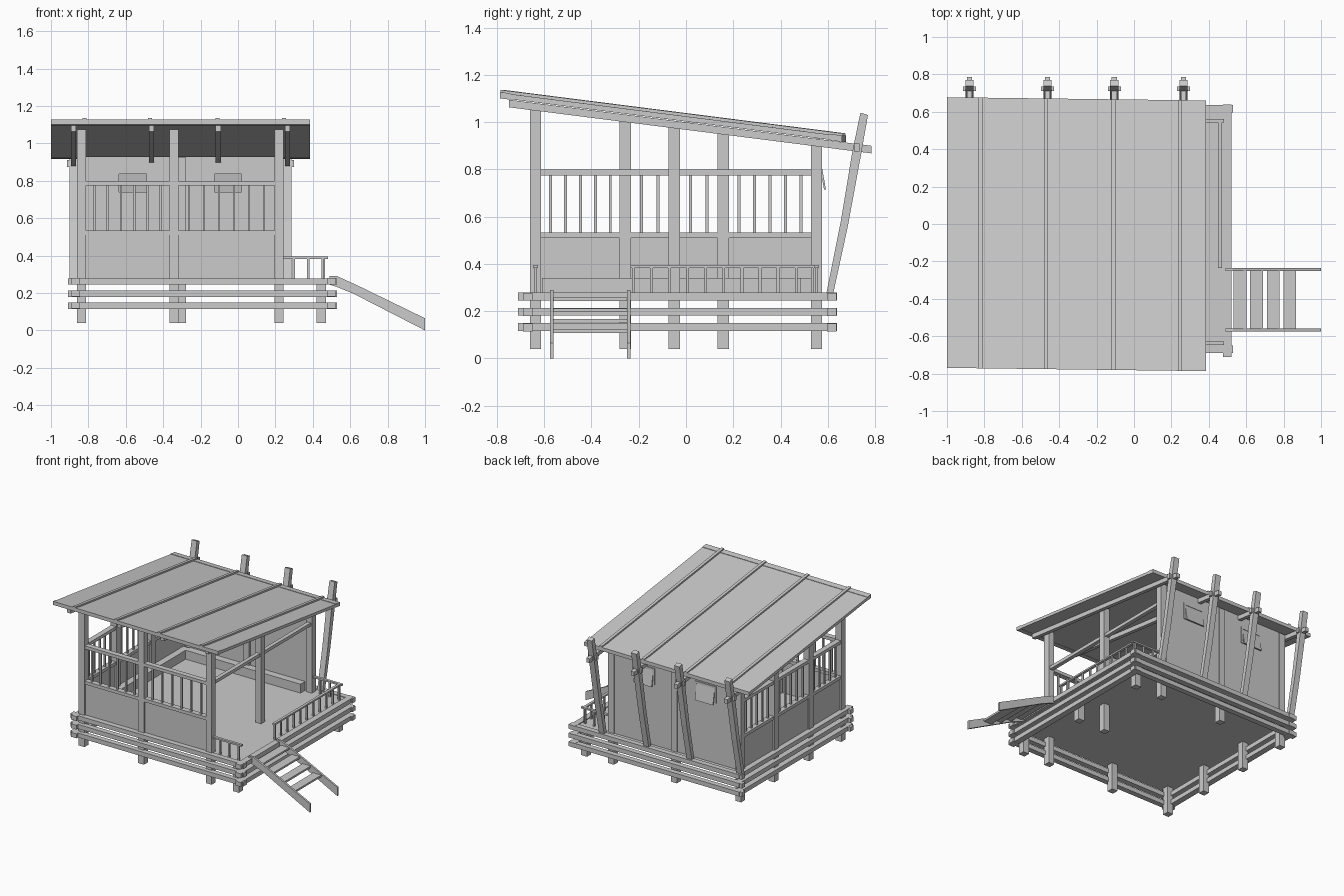
import bpy, bmesh, math

if "Cube" in bpy.data.objects:
    bpy.data.objects.remove(bpy.data.objects["Cube"])

SLOPE = 0.127


def mesh_object(name, bm):
    bmesh.ops.recalc_face_normals(bm, faces=bm.faces)
    me = bpy.data.meshes.new(name)
    bm.to_mesh(me)
    bm.free()
    ob = bpy.data.objects.new(name, me)
    bpy.context.collection.objects.link(ob)
    return ob


def box(name, x0, x1, y0, y1, z0, z1):
    """Axis-aligned box given by its limits."""
    bm = bmesh.new()
    bmesh.ops.create_cube(bm, size=1)
    for v in bm.verts:
        v.co = ((x0 + x1) / 2 + v.co.x * (x1 - x0),
                (y0 + y1) / 2 + v.co.y * (y1 - y0),
                (z0 + z1) / 2 + v.co.z * (z1 - z0))
    return mesh_object(name, bm)


def prism(name, profile, a, b, axis):
    """Extrude a 2D profile along x (points are y,z) or y (points are x,z)."""
    bm = bmesh.new()
    put = (lambda p, t: (t, p[0], p[1])) if axis == 'x' else (lambda p, t: (p[0], t, p[1]))
    r0 = [bm.verts.new(put(p, a)) for p in profile]
    r1 = [bm.verts.new(put(p, b)) for p in profile]
    bm.faces.new(r0)
    bm.faces.new(r1)
    n = len(profile)
    for i in range(n):
        bm.faces.new((r0[i], r0[(i + 1) % n], r1[(i + 1) % n], r1[i]))
    return mesh_object(name, bm)


def sloped(name, x0, x1, y0, y1, z_bottom, z_top):
    """Board following the roof pitch; z values are given at y = -0.79."""
    f = lambda z, y: z - SLOPE * (y + 0.79)
    return prism(name, [(y0, f(z_bottom, y0)), (y1, f(z_bottom, y1)),
                        (y1, f(z_top, y1)), (y0, f(z_top, y0))], x0, x1, 'x')


def balusters(name, p, q, z0, z1, count, w=0.012):
    """Upright bars evenly spaced strictly between p and q."""
    for i in range(1, count + 1):
        t = i / (count + 1)
        x, y = p[0] + (q[0] - p[0]) * t, p[1] + (q[1] - p[1]) * t
        box(name, x - w / 2, x + w / 2, y - w / 2, y + w / 2, z0, z1)


# Deck floor and three stacked rings of edge boards
box("deck_floor", -0.87, 0.50, -0.68, 0.61, 0.245, 0.273)
for z in (0.115, 0.18, 0.245):
    for y in (-0.69, 0.597):
        box("deck_edge_long", -0.91, 0.53, y, y + 0.04, z, z + 0.033)
    for x in (-0.89, 0.475):
        box("deck_edge_side", x, x + 0.045, -0.71, 0.64, z + 0.001, z + 0.034)

# Main posts reaching from the ground supports to the roof
LX, RX, FY, BY = -0.837, 0.22, -0.637, 0.552
H = 0.024
for x, y in [(LX, FY), (-0.343, FY), (RX, FY), (LX, -0.257), (LX, 0.158),
             (LX, BY), (-0.303, BY), (RX, BY), (RX, -0.05)]:
    box("post", x - H, x + H, y - H, y + H, 0.04, 1.095 - SLOPE * (y + 0.79))
for y in (FY, -0.05, BY):
    box("deck_leg", 0.42, 0.47, y - H, y + H, 0.04, 0.26)

# Low walls, rails and balusters on the front and left
box("front_low_wall", LX, RX, FY - 0.012, FY + 0.012, 0.27, 0.515)
box("left_low_wall", LX - 0.012, LX + 0.012, FY, BY, 0.27, 0.515)
for z in (0.51, 0.775):
    box("front_rail", LX, RX, FY - 0.02, FY + 0.02, z, z + 0.024)
    box("left_rail", LX - 0.02, LX + 0.02, FY, BY, z, z + 0.024)
box("right_rail", RX - 0.015, RX + 0.015, FY, BY, 0.775, 0.799)
for a, b in ((LX, -0.343), (-0.343, RX)):
    balusters("front_baluster", (a, FY), (b, FY), 0.53, 0.78, 6)
for a, b in ((FY, -0.257), (-0.257, 0.158), (0.158, BY)):
    balusters("left_baluster", (LX, a), (LX, b), 0.53, 0.78, 5)

# Low benches along the left and back walls
box("left_bench", LX + 0.01, -0.775, -0.61, 0.53, 0.27, 0.34)
box("back_bench", -0.775, 0.18, 0.485, 0.54, 0.27, 0.34)

# Back wall built around two window openings
W0, W1 = 0.545, 0.568
WINDOWS = [(-0.65, -0.475), (-0.14, 0.035)]
box("back_wall_lower", LX, RX, W0, W1, 0.27, 0.725)
box("back_wall_upper", LX, RX, W0, W1, 0.85, 0.93)
for a, b in ((LX, -0.65), (-0.475, -0.14), (0.035, RX)):
    box("back_wall_pier", a, b, W0, W1, 0.725, 0.85)

# Window frames with top-hung panes tilted outwards
for a, b in WINDOWS:
    for z in (0.725, 0.835):
        box("window_frame", a, b, W0 - 0.006, W1 + 0.006, z, z + 0.015)
    for x in (a, b - 0.015):
        box("window_frame", x, x + 0.015, W0 - 0.006, W1 + 0.006, 0.74, 0.835)
    prism("window_pane", [(0.562, 0.84), (0.57, 0.84), (0.592, 0.715), (0.584, 0.715)],
          a + 0.012, b - 0.012, 'x')

# Rafters, and leaning back posts that clasp their ends
for x in (-0.88, -0.463, -0.105, 0.265):
    sloped("rafter", x - 0.014, x + 0.014, -0.75, 0.785, 1.068, 1.100)
    prism("leaning_post", [(0.593, 0.27), (0.622, 0.27), (0.685, 0.56), (0.742, 0.87),
                           (0.77, 1.03), (0.738, 1.04), (0.703, 0.87), (0.655, 0.58)],
          x - 0.022, x + 0.022, 'x')
    y = 0.722
    box("post_tie", x - 0.035, x + 0.035, y - 0.012, y + 0.012, 0.875, 0.91)

# Roof sheet with edge flashings and seam ribs, slightly skewed in plan
roof = [sloped("roof_sheet", -1.0, 0.385, -0.776, 0.667, 1.104, 1.126),
        sloped("roof_front_flashing", -1.0, 0.385, -0.778, -0.735, 1.102, 1.129),
        sloped("roof_back_flashing", -1.0, 0.385, 0.62, 0.669, 1.102, 1.129)]
for x in (-0.82, -0.47, -0.11, 0.245):
    roof.append(sloped("roof_rib", x - 0.011, x + 0.011, -0.778, 0.669, 1.12, 1.138))
for ob in roof:
    for v in ob.data.vertices:
        v.co.y -= 0.0125 * (v.co.x + 0.3)

# Deck railing around the open side
DX = 0.46
box("deck_rail_front", RX, DX + 0.02, FY - 0.01, FY + 0.01, 0.383, 0.395)
box("deck_rail_back", RX, DX + 0.02, BY - 0.01, BY + 0.01, 0.383, 0.395)
box("deck_rail_side", DX - 0.01, DX + 0.01, -0.235, BY + 0.01, 0.383, 0.395)
balusters("deck_baluster", (RX, FY), (0.53, FY), 0.27, 0.385, 3)
balusters("deck_baluster", (RX, BY), (0.53, BY), 0.27, 0.385, 3)
balusters("deck_baluster", (DX, -0.30), (DX, 0.62), 0.27, 0.385, 11)

# Stairs: two stringers and four treads
STRINGER = [(0.49, 0.29), (0.53, 0.29), (0.64, 0.24), (1.0, 0.065), (1.0, 0.0),
            (0.62, 0.195), (0.53, 0.232), (0.49, 0.245)]
for y in (-0.575, -0.25):
    prism("stair_stringer", STRINGER, y, y + 0.015, 'y')
for x, z in ((0.567, 0.25), (0.655, 0.205), (0.745, 0.16), (0.833, 0.115)):
    box("stair_tread", x - 0.034, x + 0.034, -0.565, -0.245, z - 0.007, z + 0.007)
